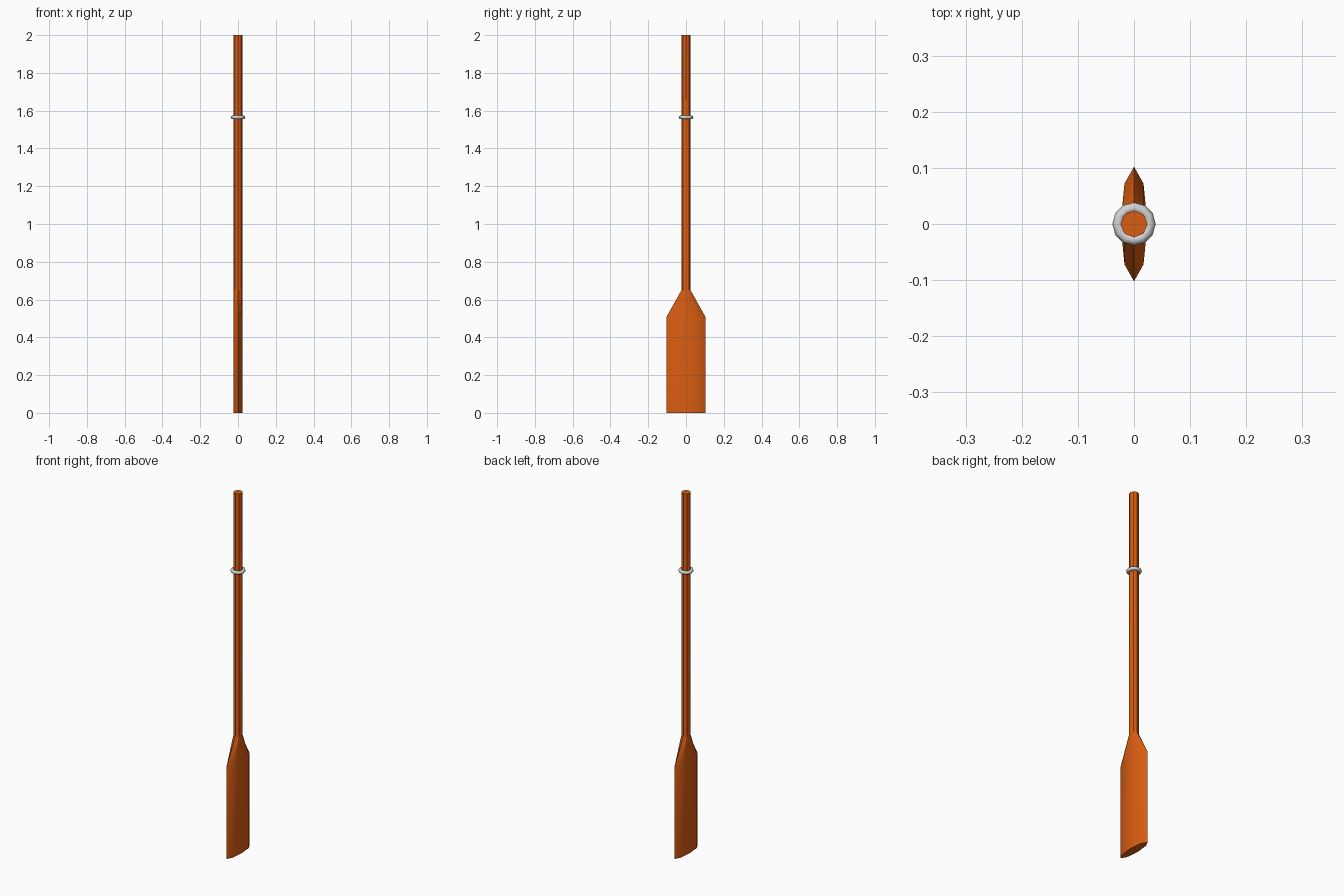
import bpy, bmesh, math

if "Cube" in bpy.data.objects:
    bpy.data.objects.remove(bpy.data.objects["Cube"])


def material(name, rgb):
    m = bpy.data.materials.new(name)
    m.diffuse_color = (*rgb, 1)
    m.use_nodes = True
    m.node_tree.nodes["Principled BSDF"].inputs["Base Color"].default_value = m.diffuse_color
    return m


wood = material("orange_wood", (0.70, 0.11, 0.006))
metal = material("light_grey_metal", (0.65, 0.65, 0.65))


def smooth(obj, angle):
    bpy.ops.object.select_all(action='DESELECT')
    obj.select_set(True)
    bpy.context.view_layer.objects.active = obj
    bpy.ops.object.shade_smooth_by_angle(angle=math.radians(angle))


# Oar: one octagonal section lofted up z, stretched in y for the blade
SIDES, RADIUS = 8, 0.024
sections = [(0, 0.102), (0.51, 0.102), (0.65, RADIUS), (2.0, RADIUS)]  # (z, half width)
bm = bmesh.new()
rings = []
for z, half in sections:
    angles = [2 * math.pi * i / SIDES for i in range(SIDES)]
    rings.append([bm.verts.new((RADIUS * math.cos(a), half * math.sin(a), z)) for a in angles])
for lower, upper in zip(rings, rings[1:]):
    for i in range(SIDES):
        j = (i + 1) % SIDES
        bm.faces.new((lower[i], lower[j], upper[j], upper[i]))
bm.faces.new(rings[0][::-1])
bm.faces.new(rings[-1])
mesh = bpy.data.meshes.new("oar_shaft_and_blade")
bm.to_mesh(mesh)
bm.free()
oar = bpy.data.objects.new("oar_shaft_and_blade", mesh)
bpy.context.collection.objects.link(oar)
mesh.materials.append(wood)
smooth(oar, 30)

# Collar ring around the shaft
bpy.ops.mesh.primitive_torus_add(major_segments=12, minor_segments=8, major_radius=0.029,
                                 minor_radius=0.0095, location=(0, 0, 1.565))
collar = bpy.context.object
collar.name = "collar_ring"
collar.data.materials.append(metal)
smooth(collar, 60)
